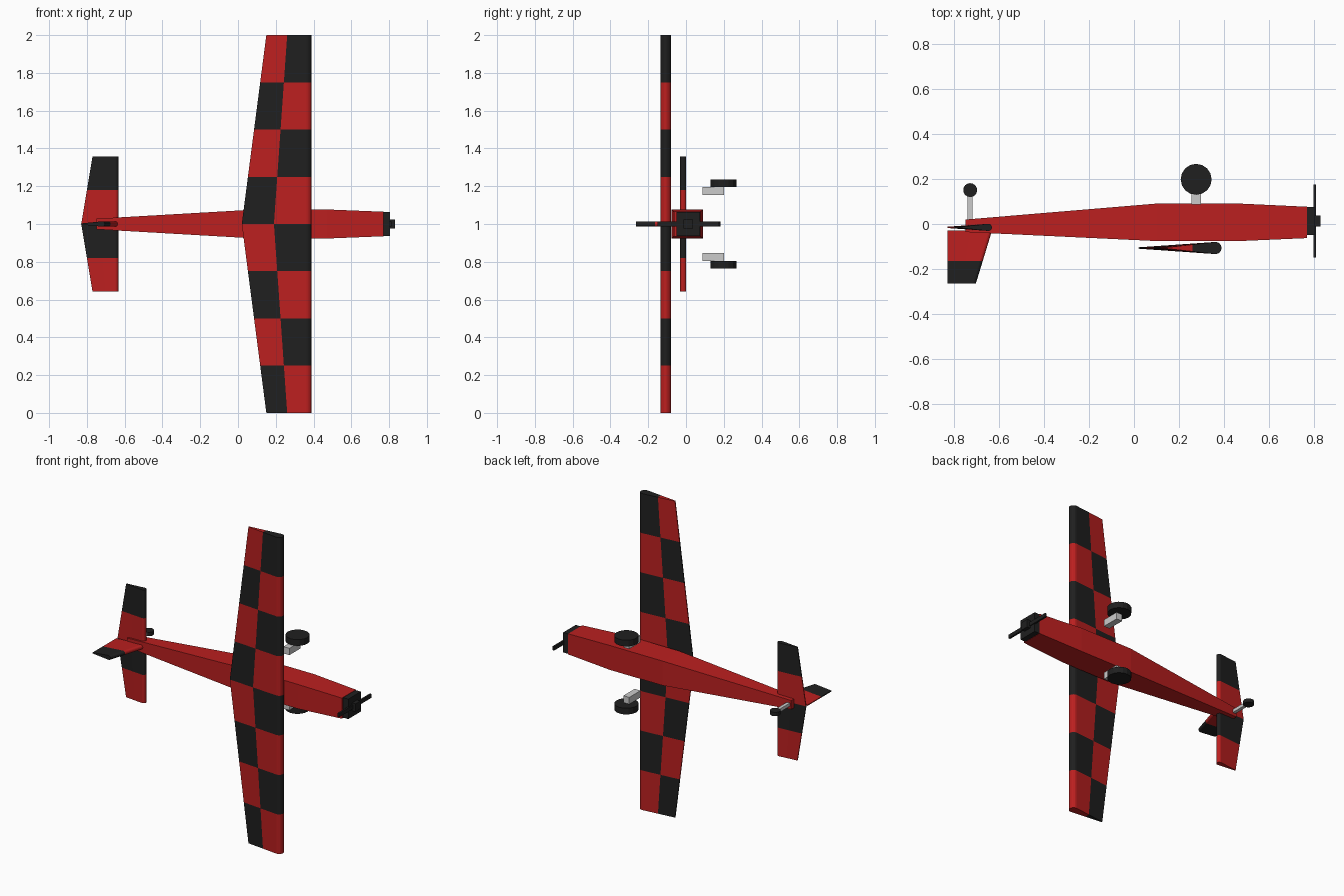
import bpy, bmesh, math
from mathutils import Matrix

if "Cube" in bpy.data.objects:
    bpy.data.objects.remove(bpy.data.objects["Cube"])


def material(name, rgb):
    m = bpy.data.materials.new(name)
    m.diffuse_color = (*rgb, 1)
    m.use_nodes = True
    m.node_tree.nodes["Principled BSDF"].inputs["Base Color"].default_value = m.diffuse_color
    return m


RED = material("red", (0.5, 0.014, 0.014))
BLACK = material("black", (0.014, 0.014, 0.014))


def finish(name, bm, *mats):
    bmesh.ops.recalc_face_normals(bm, faces=bm.faces)
    me = bpy.data.meshes.new(name)
    bm.to_mesh(me)
    bm.free()
    for m in mats:
        me.materials.append(m)
    ob = bpy.data.objects.new(name, me)
    bpy.context.collection.objects.link(ob)
    return ob


def box(name, x, y, z, *mats):
    bm = bmesh.new()
    lo, hi = zip(x, y, z)
    size = [b - a for a, b in zip(lo, hi)]
    mid = [(a + b) / 2 for a, b in zip(lo, hi)]
    bmesh.ops.create_cube(bm, size=1, matrix=Matrix.Translation(mid) @ Matrix.Diagonal((*size, 1)))
    return finish(name, bm, *mats)


def wheel(name, centre, radius, width, sides=16):
    bm = bmesh.new()
    bmesh.ops.create_cone(bm, cap_ends=True, segments=sides, radius1=radius, radius2=radius,
                          depth=width, matrix=Matrix.Translation(centre))
    return finish(name, bm, BLACK)


def bridge(bm, a, b):
    n = len(a)
    return [bm.faces.new((a[i], a[(i + 1) % n], b[(i + 1) % n], b[i])) for i in range(n)]


def aerofoil(name, stations, r, place, black, split=0.5, arc=8):
    """Loft of (span, leading x, trailing x) stations; black(panel, is_rear) picks the colour."""
    bm = bmesh.new()
    te = 0.003
    rings = []
    for s, le, tr in stations:
        cx = le - r
        sx = tr + (le - tr) * split
        h = te + (r - te) * (sx - tr) / (cx - tr)
        pts = [(tr, te), (sx, h)]
        for k in range(arc + 1):
            a = math.pi / 2 - math.pi * k / arc
            pts.append((cx + r * math.cos(a), r * math.sin(a)))
        pts += [(sx, -h), (tr, -te)]
        rings.append([bm.verts.new(place(x, o, s)) for x, o in pts])
    n = len(rings[0])
    for p in range(len(rings) - 1):
        for i, f in enumerate(bridge(bm, rings[p], rings[p + 1])):
            f.material_index = int(black(p, i in (0, n - 2, n - 1)))
    # tip caps, split into rear and front halves
    for ring, p in ((rings[0], 0), (rings[-1], len(rings) - 2)):
        bm.faces.new((ring[0], ring[1], ring[n - 2], ring[n - 1])).material_index = int(black(p, True))
        bm.faces.new(ring[1:n - 1]).material_index = int(black(p, False))
    return finish(name, bm, RED, BLACK)


# fuselage: rectangular sections (x, y low, y high, half width)
bm = bmesh.new()
rings = []
for x, y0, y1, w in ((-0.75, -0.036, 0.02, 0.028), (0.1, -0.076, 0.091, 0.077),
                     (0.47, -0.076, 0.091, 0.077), (0.77, -0.063, 0.077, 0.065)):
    rings.append([bm.verts.new((x, y, 1 + z)) for y, z in ((y0, -w), (y1, -w), (y1, w), (y0, w))])
for a, b in zip(rings, rings[1:]):
    bridge(bm, a, b)
bm.faces.new(rings[0])
bm.faces.new(rings[-1])
finish("fuselage", bm, RED)

# nose and propeller
box("cowling", (0.768, 0.806), (-0.05, 0.075), (0.937, 1.063), BLACK)
box("spinner", (0.80, 0.83), (-0.012, 0.037), (0.975, 1.025), BLACK)
box("propeller", (0.8, 0.812), (-0.15, 0.175), (0.988, 1.012), BLACK)

# chequered wing
spans = [i * 0.25 for i in range(9)]
aerofoil("wing", [(s, 0.39, 0.02 + 0.13 * abs(s - 1)) for s in spans], 0.027,
         lambda x, o, s: (x, -0.107 + o, s),
         lambda p, rear: (p % 2 == 0) == rear, split=0.46)

# tailplane
aerofoil("tailplane", [(1 + d, -0.633, -0.83 + 0.06 * abs(d) / 0.358)
                       for d in (-0.358, -0.179, 0, 0.179, 0.358)], 0.016,
         lambda x, o, s: (x, -0.015 + o, s), lambda p, rear: p % 2 == 1)

# tail fin
aerofoil("tail_fin", [(-0.03, -0.633, -0.83), (-0.165, -0.674, -0.83), (-0.266, -0.705, -0.83)],
         0.014, lambda x, o, s: (x, s, 1 + o), lambda p, rear: p == 1)

# main landing gear
for side, label in ((1, "upper"), (-1, "lower")):
    z = sorted((1 + side * 0.153, 1 + side * 0.196))
    box(label + "_gear_strut", (0.257, 0.298), (0.087, 0.2), z)
    wheel(label + "_main_wheel", (0.277, 0.199, 1 + side * 0.215), 0.069, 0.039)

# tail wheel
box("tail_strut", (-0.741, -0.72), (0.0, 0.145), (0.99, 1.01))
wheel("tail_wheel", (-0.73, 0.151, 1), 0.031, 0.024)
